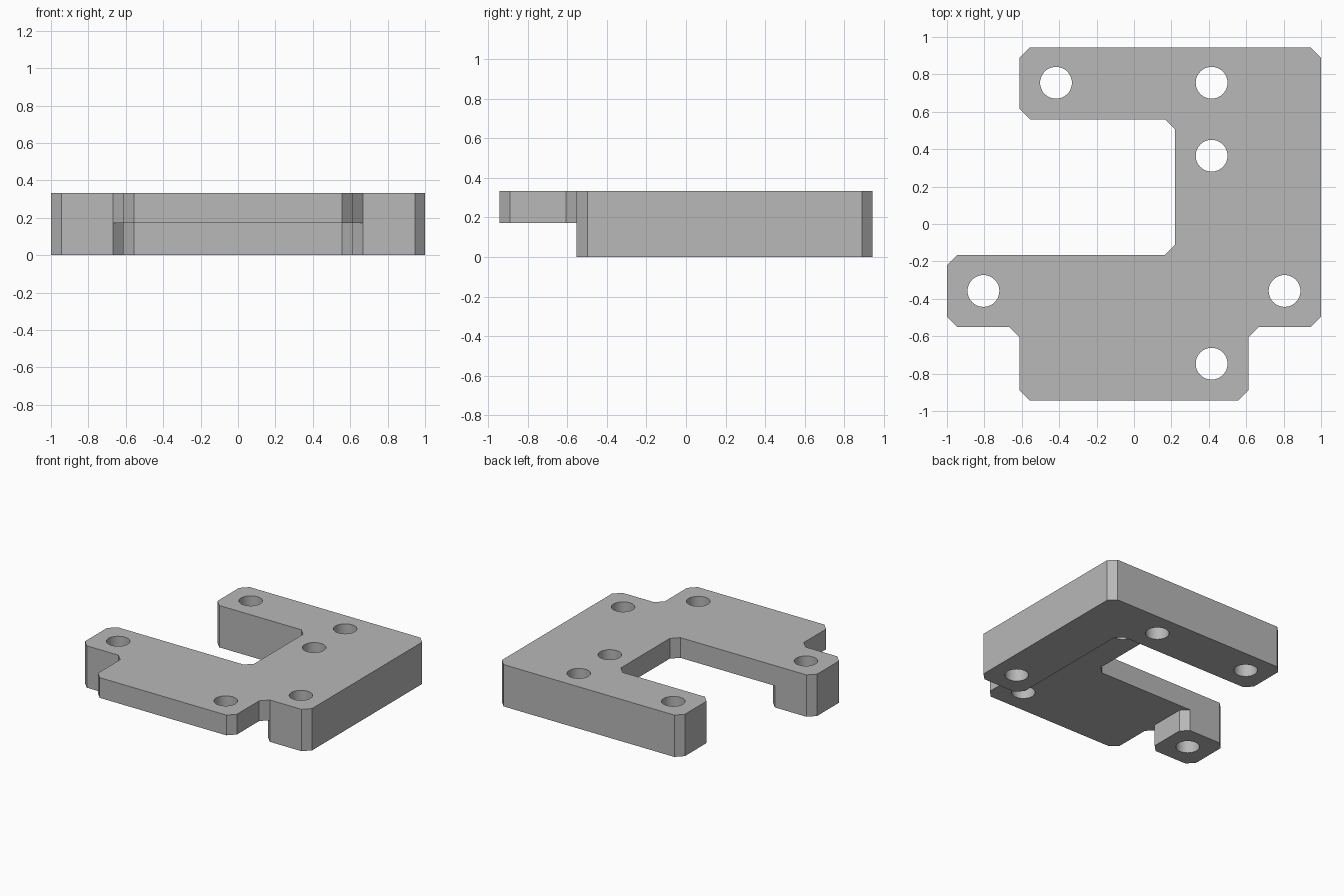
import bpy, bmesh
from math import radians
from mathutils import Vector

cube = bpy.data.objects.get("Cube")
if cube:
    bpy.data.objects.remove(cube, do_unlink=True)

TOP, STEP, CHAMFER = 0.333, 0.172, 0.055
HOLE_RADIUS = 0.085

# Grid lines shared by the outlines
X0, X1, X2, X3, X4 = -1.0, -0.612, 0.22, 0.612, 1.0
Y0, Y1, Y2, Y3, Y4 = -0.943, -0.552, -0.165, 0.56, 0.943

grey = bpy.data.materials.new("plain_grey")
grey.use_nodes = True
colour = (0.48, 0.48, 0.48, 1)
grey.diffuse_color = colour
grey.node_tree.nodes["Principled BSDF"].inputs["Base Color"].default_value = colour


def prism(name, corners, z0, z1):
    """Extrude a square-cornered outline with every corner chamfered."""
    bm = bmesh.new()
    pts = [Vector((x, y, z0)) for x, y in corners]
    ring = []
    for i, p in enumerate(pts):
        for q in (pts[i - 1], pts[(i + 1) % len(pts)]):
            ring.append(bm.verts.new(p + (q - p).normalized() * CHAMFER))
    base = bm.faces.new(ring)
    grown = bmesh.ops.extrude_face_region(bm, geom=[base])["geom"]
    verts = [g for g in grown if isinstance(g, bmesh.types.BMVert)]
    bmesh.ops.translate(bm, verts=verts, vec=(0, 0, z1 - z0))
    bmesh.ops.recalc_face_normals(bm, faces=bm.faces)
    mesh = bpy.data.meshes.new(name)
    bm.to_mesh(mesh)
    bm.free()
    mesh.materials.append(grey)
    obj = bpy.data.objects.new(name, mesh)
    bpy.context.collection.objects.link(obj)
    return obj


def combine(target, tool, operation):
    """Apply a boolean and discard the tool object."""
    mod = target.modifiers.new(operation.lower(), 'BOOLEAN')
    mod.operation, mod.solver, mod.object = operation, 'EXACT', tool
    bpy.context.view_layer.objects.active = target
    bpy.ops.object.modifier_apply(modifier=mod.name)
    bpy.data.objects.remove(tool, do_unlink=True)


# Upper plate, full outline
plate = prism("bracket_plate", [
    (X1, Y4), (X4, Y4), (X4, Y1), (X3, Y1), (X3, Y0), (X1, Y0),
    (X1, Y1), (X0, Y1), (X0, Y2), (X2, Y2), (X2, Y3), (X1, Y3)], STEP, TOP)

# Lower corner rail and single foot
rail = prism("corner_rail", [
    (X1, Y4), (X4, Y4), (X4, Y1), (X3, Y1), (X3, Y3), (X1, Y3)], 0, STEP)
foot = prism("foot", [(X0, Y1), (X1, Y1), (X1, Y2), (X0, Y2)], 0, STEP)
for part in (rail, foot):
    combine(plate, part, 'UNION')

# Through holes
for x, y in [(-0.417, 0.755), (0.415, 0.755), (0.415, 0.365),
             (0.805, -0.358), (-0.805, -0.358), (0.415, -0.747)]:
    bpy.ops.mesh.primitive_cylinder_add(vertices=48, radius=HOLE_RADIUS, depth=1,
                                        location=(x, y, TOP / 2))
    drill = bpy.context.object
    drill.name = "hole_cutter"
    drill.hide_render = True
    drill.data.materials.append(grey)
    combine(plate, drill, 'DIFFERENCE')

# Merge flat neighbours, then smooth only the hole walls
bm = bmesh.new()
bm.from_mesh(plate.data)
bmesh.ops.remove_doubles(bm, verts=bm.verts, dist=0.0005)
bmesh.ops.dissolve_limit(bm, angle_limit=radians(1), verts=bm.verts, edges=bm.edges)
bm.to_mesh(plate.data)
bm.free()
bpy.ops.object.select_all(action='DESELECT')
plate.select_set(True)
bpy.context.view_layer.objects.active = plate
bpy.ops.object.shade_smooth_by_angle(angle=radians(30))
